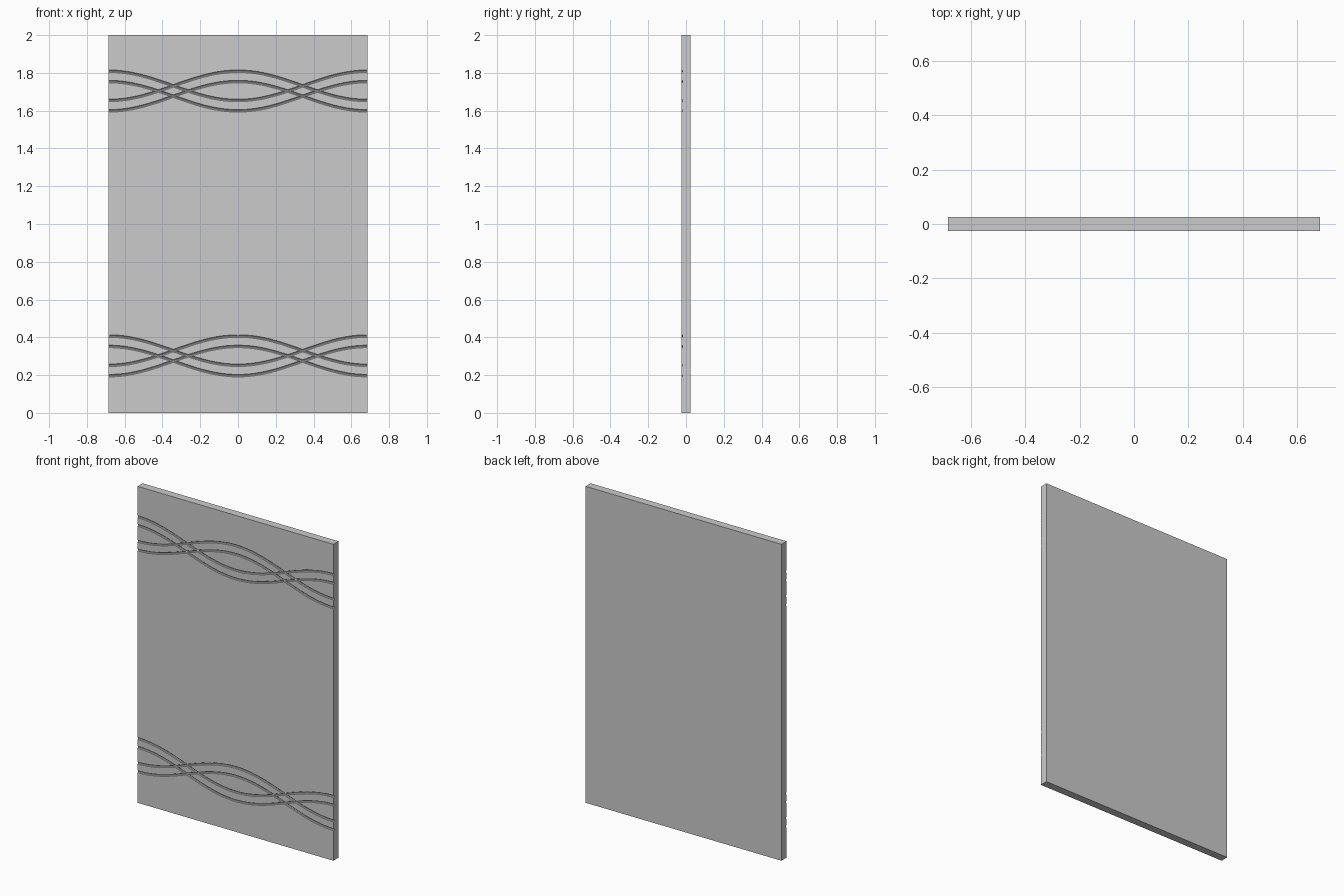
import bpy, bmesh, math
from mathutils import Vector

if "Cube" in bpy.data.objects:
    bpy.data.objects.remove(bpy.data.objects["Cube"])

W, T, H = 1.37, 0.05, 2.0      # panel size
AMP, GAP = 0.0775, 0.0275      # wave height, half spacing of paired grooves
R, SIDES, STEPS = 0.007, 10, 72

# Flat door panel
bpy.ops.mesh.primitive_cube_add(size=1, location=(0, 0, H / 2))
panel = bpy.context.object
panel.name = "door_panel"
panel.scale = (W, T, H)
bpy.ops.object.transform_apply(location=True, scale=True)


def groove_cutter(name, zc, sign):
    """Round bar swept along a cosine wave on the front face."""
    bm = bmesh.new()
    k = 2 * math.pi / W
    rings = []
    for i in range(STEPS + 1):
        x = -0.72 + 1.44 * i / STEPS
        centre = Vector((x, -T / 2, zc + sign * AMP * math.cos(k * x)))
        slope = -sign * AMP * k * math.sin(k * x)
        normal = Vector((-slope, 0, 1)).normalized()
        ring = []
        for j in range(SIDES):
            a = 2 * math.pi * (j + 0.5) / SIDES
            ring.append(bm.verts.new(centre + normal * R * math.cos(a)
                                     + Vector((0, R * math.sin(a), 0))))
        rings.append(ring)
    for a, b in zip(rings, rings[1:]):
        for j in range(SIDES):
            n = (j + 1) % SIDES
            bm.faces.new((a[j], a[n], b[n], b[j]))
    bm.faces.new(rings[0])
    bm.faces.new(rings[-1])
    bmesh.ops.recalc_face_normals(bm, faces=bm.faces)
    mesh = bpy.data.meshes.new(name)
    bm.to_mesh(mesh)
    bm.free()
    ob = bpy.data.objects.new(name, mesh)
    bpy.context.collection.objects.link(ob)
    ob.hide_render = True
    return ob


# Two bands of interlaced double grooves, carved into the front
bpy.context.view_layer.objects.active = panel
for band in (0.302, 1.704):
    for sign in (1, -1):
        for off in (-GAP, GAP):
            cutter = groove_cutter("groove_cutter", band + off, sign)
            mod = panel.modifiers.new("carve", 'BOOLEAN')
            mod.operation = 'DIFFERENCE'
            mod.solver = 'EXACT'
            mod.object = cutter
            bpy.ops.object.modifier_apply(modifier=mod.name)
            bpy.data.objects.remove(cutter)
